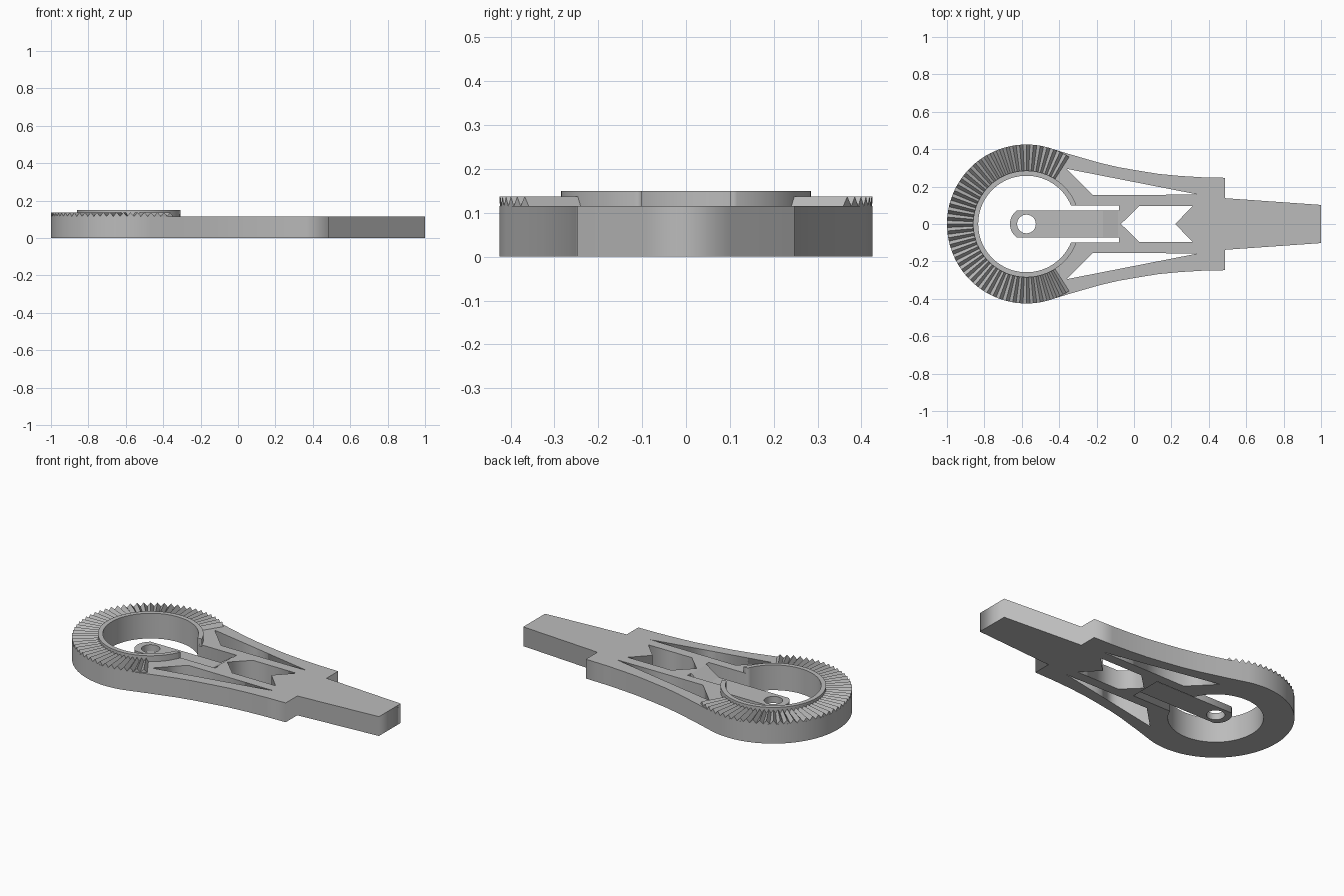
import bpy, bmesh, math
from mathutils import Vector

cube = bpy.data.objects.get("Cube")
if cube:
    bpy.data.objects.remove(cube, do_unlink=True)

grey = bpy.data.materials.new("plain grey")
grey.use_nodes = True
COLOUR = (0.5, 0.5, 0.5, 1)
grey.diffuse_color = COLOUR
grey.node_tree.nodes["Principled BSDF"].inputs["Base Color"].default_value = COLOUR

CX = -0.575          # centre of the round head
R_OUT, R_COLLAR, R_BORE = 0.425, 0.285, 0.258
TOP = 0.115          # top of the plate
SLOT = 0.1           # half width of the slot


def add(name, mesh):
    obj = bpy.data.objects.new(name, mesh)
    bpy.context.collection.objects.link(obj)
    mesh.materials.clear()
    mesh.materials.append(grey)
    return obj


def arc(r, a0, a1, n):
    """Points on an arc about the head centre, angles in degrees."""
    angles = [math.radians(a0 + (a1 - a0) * i / n) for i in range(n + 1)]
    return [(CX + r * math.cos(a), r * math.sin(a)) for a in angles]


def flip(points):
    return [(x, -y) for x, y in reversed(points)]


def prism(name, loops, z0, z1):
    """Extrude an outline, with any further loops cut out as holes."""
    curve = bpy.data.curves.new(name, "CURVE")
    curve.dimensions = "2D"
    curve.fill_mode = "BOTH"
    curve.extrude = (z1 - z0) / 2
    for loop in loops:
        spline = curve.splines.new("POLY")
        spline.points.add(len(loop) - 1)
        for p, (x, y) in zip(spline.points, loop):
            p.co = (x, y, 0, 1)
        spline.use_cyclic_u = True
    temp = bpy.data.objects.new(name + " outline", curve)
    bpy.context.collection.objects.link(temp)
    deps = bpy.context.evaluated_depsgraph_get()
    mesh = bpy.data.meshes.new_from_object(temp.evaluated_get(deps))
    bpy.data.objects.remove(temp, do_unlink=True)
    bm = bmesh.new()
    bm.from_mesh(mesh)
    bmesh.ops.remove_doubles(bm, verts=bm.verts, dist=1e-5)
    bmesh.ops.translate(bm, verts=bm.verts, vec=(0, 0, (z0 + z1) / 2))
    bmesh.ops.recalc_face_normals(bm, faces=bm.faces)
    bm.to_mesh(mesh)
    bm.free()
    return add(name, mesh)


# Body plate: round head, waisted neck and tapered tang, with openings
side = [(1, 0.102), (0.487, 0.138), (0.487, 0.247), (0.36, 0.25), (0.245, 0.257),
        (0.13, 0.268), (0.03, 0.284), (-0.08, 0.303), (-0.18, 0.326), (-0.34, 0.372)]
outline = side + arc(R_OUT, 75, 285, 84) + flip(side)
a_slot = math.degrees(math.asin(SLOT / R_BORE))
bore = arc(R_BORE, a_slot, 360 - a_slot, 90) + [(-0.08, -SLOT), (-0.08, SLOT)]
window = [(-0.36, 0.295), (-0.22, 0.155), (0.345, 0.157)]
arrow = [(-0.07, 0), (0.03, 0.097), (0.315, 0.097), (0.22, 0),
         (0.315, -0.097), (0.03, -0.097)]
prism("body_plate", [outline, bore, window, flip(window), arrow], 0, TOP)

# Raised collar round the bore, open at the slot
a_out = math.degrees(math.asin(SLOT / R_COLLAR))
collar = (arc(R_COLLAR, a_out, 360 - a_out, 90)
          + arc(R_BORE, 360 - a_slot, a_slot, 90))
prism("collar", [collar], TOP - 0.01, 0.15)

# Flexible arm with a rounded end and a pin hole
HALF = 0.072
a_arm = math.degrees(math.asin(HALF / 0.088))
arm = arc(0.088, 180 - a_arm, 180 + a_arm, 20) + [(-0.075, -HALF), (-0.075, HALF)]
prism("spring_arm", [arm, arc(0.05, 0, 350, 35)], 0.02, 0.06)

# Ramp joining the arm to the plate
bm = bmesh.new()
section = [(-0.165, 0.055), (-0.165, 0.06), (-0.085, TOP), (-0.075, TOP), (-0.075, 0.055)]
face = bm.faces.new([bm.verts.new((x, -HALF, z)) for x, z in section])
ext = bmesh.ops.extrude_face_region(bm, geom=[face])
bmesh.ops.translate(bm, vec=(0, 2 * HALF, 0),
                    verts=[v for v in ext["geom"] if isinstance(v, bmesh.types.BMVert)])
bmesh.ops.recalc_face_normals(bm, faces=bm.faces)
mesh = bpy.data.meshes.new("arm_ramp")
bm.to_mesh(mesh)
bm.free()
add("arm_ramp", mesh)

# Ring of radial teeth on the head
TEETH, PITCH, START = 49, 5, 57.5
bm = bmesh.new()
for i in range(TEETH):
    ends = []
    for r in (R_COLLAR - 0.005, R_OUT):
        tri = []
        for step, z in ((0, TOP), (0.5, 0.137), (1, TOP)):
            a = math.radians(START + (i + step) * PITCH)
            tri.append(bm.verts.new(Vector((CX + r * math.cos(a), r * math.sin(a), z))))
        ends.append(tri)
    inner, outer = ends
    bm.faces.new(inner)
    bm.faces.new(outer)
    for j in range(3):
        k = (j + 1) % 3
        bm.faces.new((inner[j], inner[k], outer[k], outer[j]))
bmesh.ops.recalc_face_normals(bm, faces=bm.faces)
mesh = bpy.data.meshes.new("gear_teeth")
bm.to_mesh(mesh)
bm.free()
add("gear_teeth", mesh)
